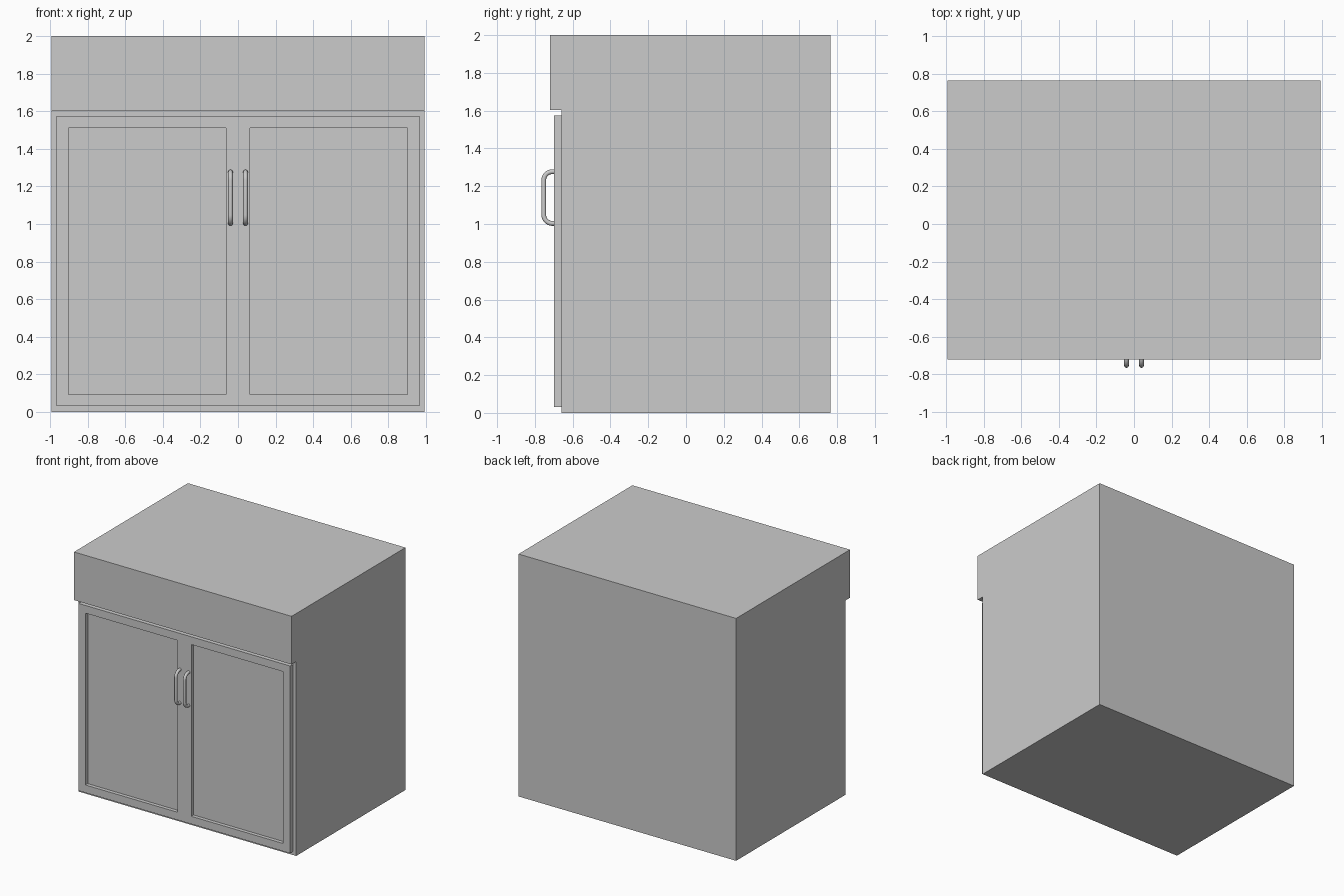
import bpy, bmesh, math

if "Cube" in bpy.data.objects:
    bpy.data.objects.remove(bpy.data.objects["Cube"])

HALF_W, BACK, LIP, BODY, DOOR = 0.993, 0.765, -0.72, -0.66, -0.70


def finish(name, bm):
    bmesh.ops.recalc_face_normals(bm, faces=bm.faces[:])
    mesh = bpy.data.meshes.new(name)
    bm.to_mesh(mesh)
    bm.free()
    obj = bpy.data.objects.new(name, mesh)
    bpy.context.collection.objects.link(obj)
    return obj


def extrude_x(bm, profile, x0, x1):
    """Extrude a closed (y, z) profile along x."""
    face = bm.faces.new([bm.verts.new((x0, y, z)) for y, z in profile])
    ext = bmesh.ops.extrude_face_region(bm, geom=[face])["geom"]
    verts = [g for g in ext if isinstance(g, bmesh.types.BMVert)]
    bmesh.ops.translate(bm, verts=verts, vec=(x1 - x0, 0, 0))
    bmesh.ops.recalc_face_normals(bm, faces=bm.faces[:])


# Cabinet body with overhanging top drawer front
bm = bmesh.new()
extrude_x(bm, [(BODY, 0), (BACK, 0), (BACK, 2), (LIP, 2), (LIP, 1.603), (BODY, 1.603)],
          -HALF_W, HALF_W)
finish("cabinet_body", bm)

# Door front: slab split at the middle, each half with a recessed panel
bm = bmesh.new()
extrude_x(bm, [(BODY + 0.01, 0.03), (BODY + 0.01, 1.575), (DOOR, 1.575), (DOOR, 0.03)],
          -0.966, 0.966)
bmesh.ops.bisect_plane(bm, geom=bm.verts[:] + bm.edges[:] + bm.faces[:],
                       plane_co=(0, 0, 0), plane_no=(1, 0, 0))
bm.normal_update()
fronts = [f for f in bm.faces if f.normal.y < -0.9]
bmesh.ops.inset_individual(bm, faces=fronts, thickness=0.09, depth=0)
panels = bmesh.ops.extrude_discrete_faces(bm, faces=fronts)["faces"]
for panel in panels:
    bmesh.ops.translate(bm, verts=panel.verts[:], vec=(0, 0.03, 0))
finish("door_front", bm)


# Bow handles: rounded tube on either side of the middle
def bow_handle(name, x):
    r, out, low, high = 0.045, -0.753, 1.003, 1.277
    path = [(DOOR + 0.01, low)]
    for zc, start in ((low + r, 270), (high - r, 180)):
        for i in range(9):
            a = math.radians(start - 90 * i / 8)
            path.append((out + r + r * math.cos(a), zc + r * math.sin(a)))
    path.append((DOOR + 0.01, high))
    curve = bpy.data.curves.new(name, "CURVE")
    curve.dimensions = "3D"
    curve.bevel_depth = 0.0125
    curve.bevel_resolution = 4
    curve.use_fill_caps = True
    spline = curve.splines.new("POLY")
    spline.points.add(len(path) - 1)
    for p, (y, z) in zip(spline.points, path):
        p.co = (x, y, z, 1)
    spline.use_smooth = True
    bpy.context.collection.objects.link(bpy.data.objects.new(name, curve))


for side, x in (("left", -0.04), ("right", 0.04)):
    bow_handle(side + "_handle", x)
